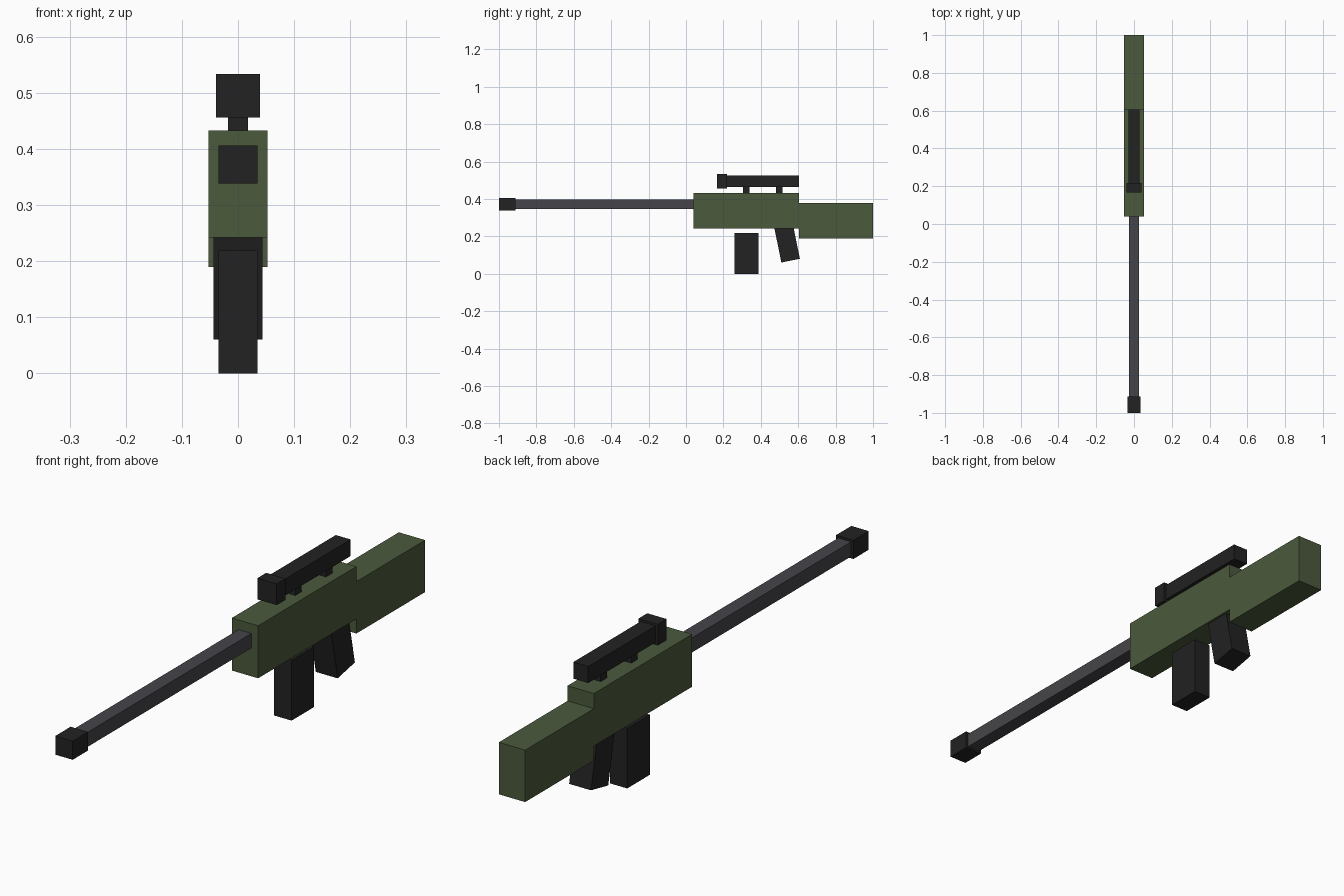
import bpy
import bmesh
from mathutils import Matrix, Vector

if "Cube" in bpy.data.objects:
    bpy.data.objects.remove(bpy.data.objects["Cube"])


def material(name, color):
    m = bpy.data.materials.new(name)
    m.diffuse_color = (*color, 1)
    m.use_nodes = True
    m.node_tree.nodes["Principled BSDF"].inputs["Base Color"].default_value = m.diffuse_color
    return m


GREEN = material("olive green", (0.070, 0.102, 0.045))
BLACK = material("matte black", (0.016, 0.016, 0.016))
STEEL = material("dark steel", (0.060, 0.060, 0.068))


def box(name, mat, half_x, y, z, tilt=0.0):
    """Box centred on x = 0, spanning the y and z ranges, tilted about x."""
    size = Vector((2 * half_x, y[1] - y[0], z[1] - z[0]))
    bm = bmesh.new()
    bmesh.ops.create_cube(bm, size=1, matrix=Matrix.Diagonal(size).to_4x4())
    mesh = bpy.data.meshes.new(name)
    bm.to_mesh(mesh)
    bm.free()
    mesh.materials.append(mat)
    ob = bpy.data.objects.new(name, mesh)
    ob.location = (0, sum(y) / 2, sum(z) / 2)
    ob.rotation_euler.x = tilt
    bpy.context.collection.objects.link(ob)
    return ob


# Body
box("receiver", GREEN, 0.053, (0.04, 0.605), (0.242, 0.433))
box("stock", GREEN, 0.053, (0.605, 1.0), (0.189, 0.378))

# Barrel and muzzle
box("barrel", STEEL, 0.026, (-0.915, 0.04), (0.345, 0.398))
box("muzzle", BLACK, 0.035, (-1.0, -0.912), (0.338, 0.406))

# Scope on two mounts
box("scope_tube", BLACK, 0.030, (0.218, 0.605), (0.465, 0.525))
box("scope_front", BLACK, 0.039, (0.167, 0.218), (0.456, 0.533))
for i, y in enumerate((0.322, 0.498)):
    box(f"scope_mount_{i + 1}", BLACK, 0.018, (y - 0.018, y + 0.018), (0.433, 0.465))

# Magazine (hangs slightly clear of the receiver) and tilted grip
box("magazine", BLACK, 0.035, (0.258, 0.388), (0.0, 0.219))
box("grip", BLACK, 0.044, (0.489, 0.590), (0.068, 0.268), tilt=0.2)
